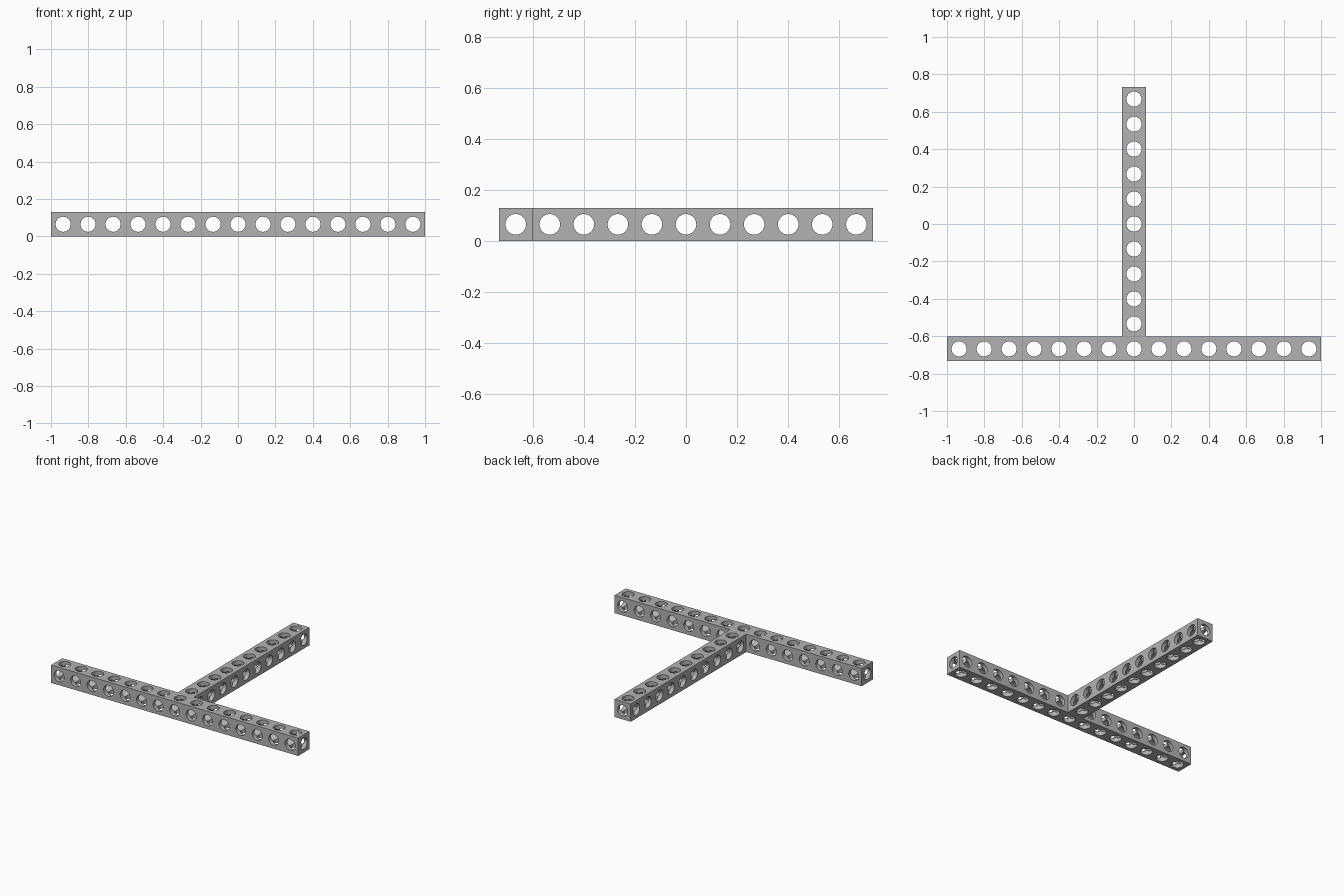
import bpy
import bmesh
from math import pi
from mathutils import Matrix, Vector

cube = bpy.data.objects.get("Cube")
if cube:
    bpy.data.objects.remove(cube, do_unlink=True)

PITCH = 2 / 14.975      # hole spacing; the beam is slightly thinner than one pitch
WIDTH = PITCH * 0.975
HALF = WIDTH / 2
RADIUS = 0.0403
BACK = 5 * PITCH + HALF
BAR_Y = -5 * PITCH      # centre line of the cross bar
MID_Z = HALF

grey = bpy.data.materials.new("mid grey")
grey.use_nodes = True
color = (0.45, 0.45, 0.45, 1)
grey.diffuse_color = color
grey.node_tree.nodes["Principled BSDF"].inputs["Base Color"].default_value = color


def make_object(name, bm):
    bmesh.ops.recalc_face_normals(bm, faces=bm.faces)
    mesh = bpy.data.meshes.new(name)
    bm.to_mesh(mesh)
    bm.free()
    mesh.materials.append(grey)
    obj = bpy.data.objects.new(name, mesh)
    bpy.context.collection.objects.link(obj)
    return obj


def hole_cutter(name, axis, holes):
    """One mesh of separate rods along an axis; holes = (centre, length)."""
    turn = {"X": Matrix.Rotation(pi / 2, 4, "Y"),
            "Y": Matrix.Rotation(pi / 2, 4, "X"),
            "Z": Matrix.Identity(4)}[axis]
    bm = bmesh.new()
    for centre, length in holes:
        bmesh.ops.create_cone(bm, cap_ends=True, segments=48,
                              radius1=RADIUS, radius2=RADIUS, depth=length,
                              matrix=Matrix.Translation(Vector(centre)) @ turn)
    obj = make_object(name, bm)
    obj.hide_render = True
    return obj


# T-shaped solid body
bm = bmesh.new()
inner = BAR_Y + HALF
outline = [(-1, BAR_Y - HALF), (1, BAR_Y - HALF), (1, inner), (HALF, inner),
           (HALF, BACK), (-HALF, BACK), (-HALF, inner), (-1, inner)]
base = bm.faces.new([bm.verts.new((x, y, 0)) for x, y in outline])
top = bmesh.ops.extrude_face_region(bm, geom=[base])
bmesh.ops.translate(bm, vec=(0, 0, WIDTH),
                    verts=[v for v in top["geom"] if isinstance(v, bmesh.types.BMVert)])
beam = make_object("t_beam", bm)

# Hole rows in the three directions, plus a bore along each arm
short = WIDTH * 1.4
bar_x = [i * PITCH for i in range(-7, 8)]
stem_y = [i * PITCH for i in range(-4, 6)]
cutters = [
    hole_cutter("vertical_holes", "Z",
                [((x, BAR_Y, MID_Z), short) for x in bar_x] +
                [((0, y, MID_Z), short) for y in stem_y]),
    hole_cutter("front_holes", "Y",
                [((x, BAR_Y, MID_Z), short) for x in bar_x if abs(x) > HALF] +
                [((0, 0, MID_Z), 2)]),
    hole_cutter("side_holes", "X",
                [((0, y, MID_Z), short) for y in stem_y] +
                [((0, BAR_Y, MID_Z), 2.2)]),
]
for cutter in cutters:
    mod = beam.modifiers.new(cutter.name, "BOOLEAN")
    mod.operation = "DIFFERENCE"
    mod.solver = "EXACT"
    mod.object = cutter

# Bake the cuts and drop the cutters
bpy.context.view_layer.update()
evaluated = beam.evaluated_get(bpy.context.evaluated_depsgraph_get())
baked = bpy.data.meshes.new_from_object(evaluated)
beam.modifiers.clear()
beam.data = baked
for cutter in cutters:
    bpy.data.objects.remove(cutter, do_unlink=True)
